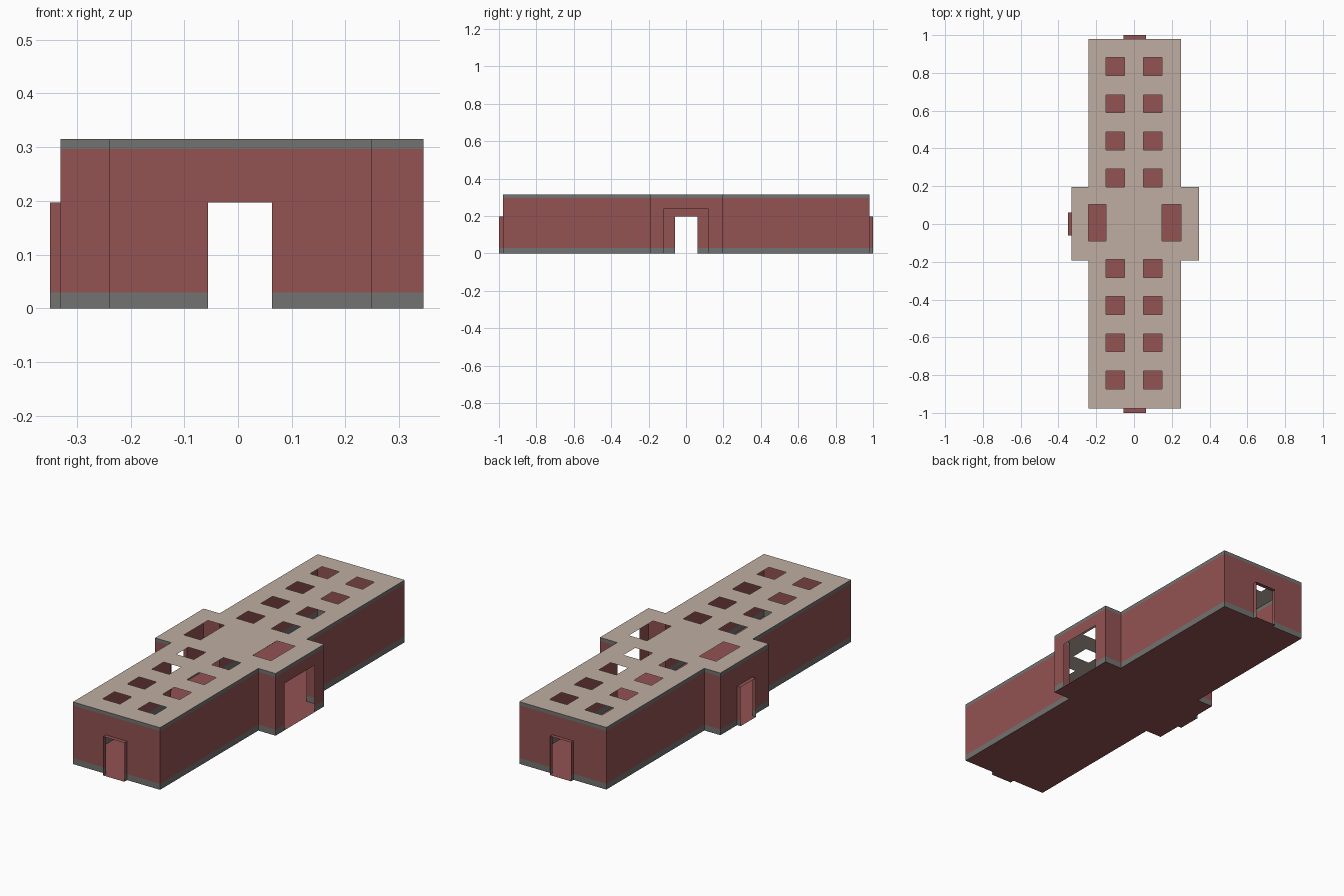
import bpy, bmesh
from mathutils import Vector

if "Cube" in bpy.data.objects:
    bpy.data.objects.remove(bpy.data.objects["Cube"])

H = 0.315                      # roof height
BASE, TRIM = 0.03, 0.297       # limits of the grey skirting and cornice
X0, X1, Y0, Y1 = -0.24, 0.248, -0.978, 0.98      # long hall
CX0, CX1, CY0, CY1 = -0.33, 0.345, -0.192, 0.196  # crossing block
DX, DY, DH = (-0.056, 0.063), (-0.06, 0.062), 0.197


def material(name, col):
    m = bpy.data.materials.new(name)
    m.diffuse_color = (*col, 1)
    m.use_nodes = True
    m.node_tree.nodes["Principled BSDF"].inputs["Base Color"].default_value = m.diffuse_color
    return m


RED = material("brick_red", (0.29, 0.084, 0.084))
GREY = material("trim_grey", (0.17, 0.17, 0.165))
TAN = material("roof_tan", (0.52, 0.42, 0.365))


def finish(bm, name, mats):
    bmesh.ops.remove_doubles(bm, verts=bm.verts, dist=1e-5)
    for f in bm.faces:         # grey bands chosen by height
        z = f.calc_center_median().z
        if len(mats) > 1 and (z < BASE or z > TRIM):
            f.material_index = 1
    me = bpy.data.meshes.new(name)
    bm.to_mesh(me)
    bm.free()
    for m in mats:
        me.materials.append(m)
    ob = bpy.data.objects.new(name, me)
    bpy.context.collection.objects.link(ob)


def quad(bm, pts):
    bm.faces.new([bm.verts.new(p) for p in pts])


def add_wall(bm, p, q, opening=None, top=H):
    """Sheet wall from p to q; opening = (start, end, height) along it."""
    p, q = Vector((*p, 0)), Vector((*q, 0))
    length = (q - p).length
    d = (q - p) / length
    a, b, h = opening or (0, 0, 0)
    us = sorted({0, a, b, length})
    zs = sorted({z for z in (0, BASE, h, TRIM, top) if z <= top})
    for u, v in zip(us, us[1:]):
        for z, w in zip(zs, zs[1:]):
            if a <= (u + v) / 2 <= b and z < h:
                continue
            up, wp = Vector((0, 0, z)), Vector((0, 0, w))
            quad(bm, [p + d * u + up, p + d * v + up, p + d * v + wp, p + d * u + wp])


def add_slab(bm, z, holes=()):
    """Cross-shaped sheet with rectangular holes (x0, x1, y0, y1)."""
    xs = sorted({X0, X1, CX0, CX1} | {x for h in holes for x in h[:2]})
    ys = sorted({Y0, Y1, CY0, CY1} | {y for h in holes for y in h[2:]})
    for a, b in zip(xs, xs[1:]):
        for c, d in zip(ys, ys[1:]):
            x, y = (a + b) / 2, (c + d) / 2
            inside = X0 < x < X1 or CY0 < y < CY1
            if inside and not any(h[0] < x < h[1] and h[2] < y < h[3] for h in holes):
                quad(bm, [(a, c, z), (b, c, z), (b, d, z), (a, d, z)])


# Outer walls, counter-clockwise, with four entrances
outline = [(X0, Y0), (X1, Y0), (X1, CY0), (CX1, CY0), (CX1, CY1), (X1, CY1),
           (X1, Y1), (X0, Y1), (X0, CY1), (CX0, CY1), (CX0, CY0), (X0, CY0)]
openings = {0: (DX[0] - X0, DX[1] - X0, DH),           # front door
            3: (-0.12 - CY0, 0.12 - CY0, 0.238),       # wide right entrance
            6: (X1 - DX[1], X1 - DX[0], DH),           # back door
            9: (CY1 - DY[1], CY1 - DY[0], DH)}         # left door
bm = bmesh.new()
for i, p in enumerate(outline):
    add_wall(bm, p, outline[(i + 1) % 12], openings.get(i))
finish(bm, "outer_walls", [RED, GREY])

# Floor
bm = bmesh.new()
add_slab(bm, 0)
finish(bm, "floor", [RED])

# Roof with two rows of skylights and two long ones over the crossing
holes = []
for side in ((-0.147, -0.05), (0.05, 0.147)):
    for k in range(4):
        for s in (-1, 1):
            y = 0.004 + s * (0.239 + 0.197 * k)
            holes.append((*side, y - 0.047, y + 0.047))
holes += [(X0, -0.147, -0.09, 0.102), (0.147, X1, -0.09, 0.102)]
bm = bmesh.new()
add_slab(bm, H, holes)
finish(bm, "roof", [TAN])


# Projecting thin door surrounds
def door_surround(name, a, b, out):
    a, b, out = Vector(a), Vector(b), Vector(out)
    bm = bmesh.new()
    add_wall(bm, a, a + out, top=DH)
    add_wall(bm, b + out, b, top=DH)
    for z in (0, DH):
        quad(bm, [(*v, z) for v in (a, a + out, b + out, b)])
    finish(bm, name, [RED, GREY])
    # the sill stays red like the floor
    for f in bpy.data.meshes[name].polygons:
        if abs(f.normal.z) > 0.5:
            f.material_index = 0


door_surround("front_door_surround", (DX[0], Y0), (DX[1], Y0), (0, -1 - Y0))
door_surround("back_door_surround", (DX[1], Y1), (DX[0], Y1), (0, 1 - Y1))
door_surround("left_door_surround", (CX0, DY[1]), (CX0, DY[0]), (-0.02, 0))
